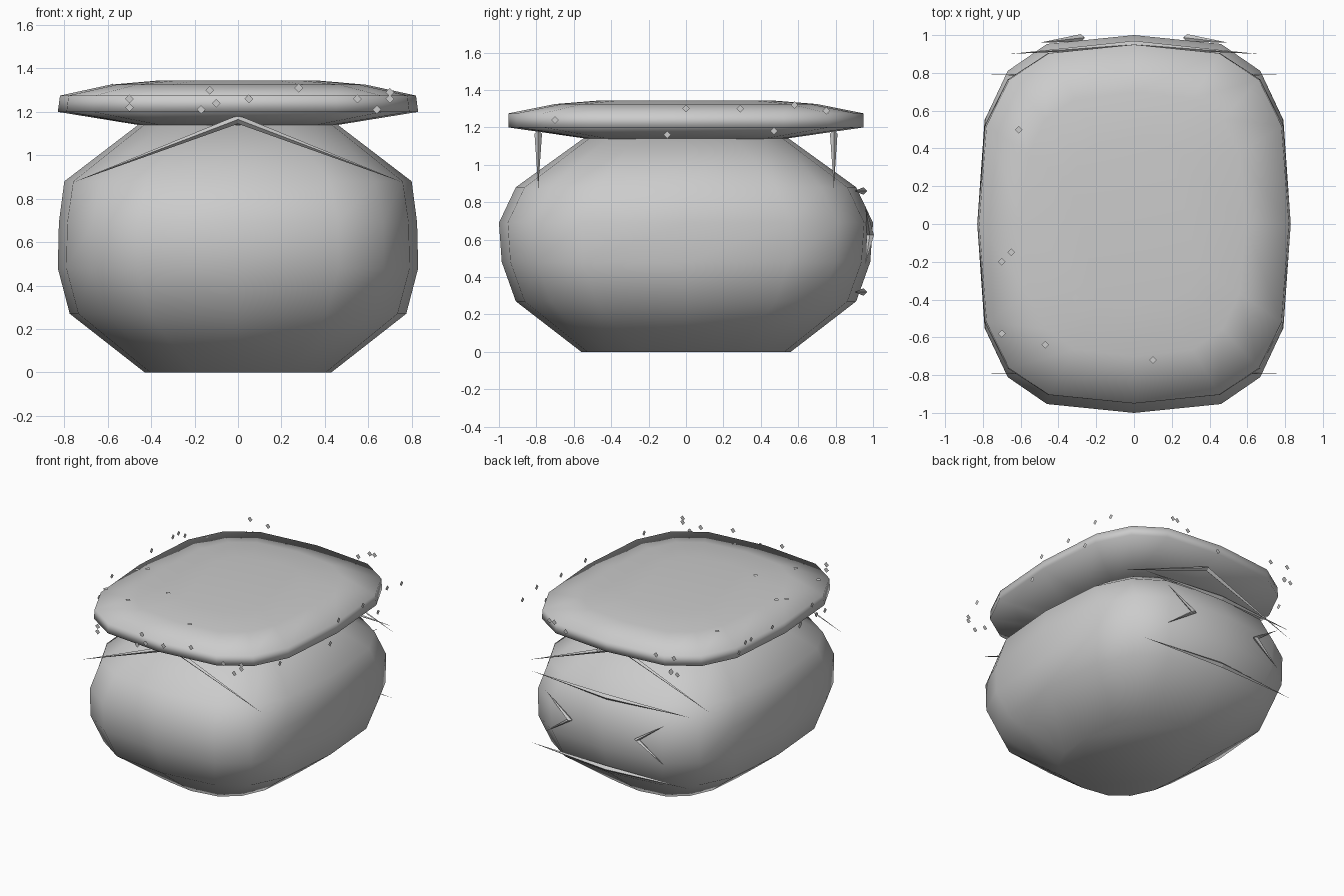
import bpy, bmesh, math, random
from mathutils import Vector

if "Cube" in bpy.data.objects:
    bpy.data.objects.remove(bpy.data.objects["Cube"])

random.seed(4)


def finish(name, bm, smooth=True):
    bmesh.ops.recalc_face_normals(bm, faces=bm.faces)
    me = bpy.data.meshes.new(name)
    bm.to_mesh(me)
    bm.free()
    for p in me.polygons:
        p.use_smooth = smooth
    ob = bpy.data.objects.new(name, me)
    bpy.context.collection.objects.link(ob)
    return ob


def loft(name, rings, sides=16):
    """Stack of rounded-rectangle rings: (z, half x, half y, roundness power)."""
    bm = bmesh.new()
    loops = []
    for z, a, b, n in rings:
        loop = []
        for i in range(sides):
            t = 2 * math.pi * i / sides
            c, s = math.cos(t), math.sin(t)
            x = math.copysign(abs(c) ** (2 / n), c) * a
            y = math.copysign(abs(s) ** (2 / n), s) * b
            loop.append(bm.verts.new((x, y, z)))
        loops.append(loop)
    for lo, hi in zip(loops, loops[1:]):
        for i in range(sides):
            j = (i + 1) % sides
            bm.faces.new((lo[i], lo[j], hi[j], hi[i]))
    bm.faces.new(loops[0][::-1])
    bm.faces.new(loops[-1])
    return finish(name, bm)


def chevron(name, tip_a, apex, tip_b, r=0.02):
    """Thin bent spike, thickest at the apex and pointed at both tips."""
    bm = bmesh.new()
    a, m, b = Vector(tip_a), Vector(apex), Vector(tip_b)
    along = (b - a).normalized()
    side = (m - (a + b) / 2).normalized()
    deep = along.cross(side)
    ring = [bm.verts.new(m + d * r) for d in (side, deep, -side, -deep)]
    for p in (a, b):
        tip = bm.verts.new(p)
        for i in range(4):
            bm.faces.new((ring[i], ring[(i + 1) % 4], tip))
    return finish(name, bm, False)


# Plump body
loft("body", [(0.0, 0.43, 0.56, 2.6), (0.27, 0.775, 0.91, 3.0),
              (0.48, 0.83, 0.985, 3.3), (0.69, 0.825, 1.0, 3.3),
              (0.88, 0.80, 0.91, 3.0), (1.14, 0.46, 0.55, 2.6)])

# Flat cushion lid
loft("lid", [(1.135, 0.43, 0.5, 2.8), (1.20, 0.83, 0.95, 3.2),
             (1.275, 0.82, 0.95, 3.2), (1.325, 0.59, 0.7, 3.0),
             (1.345, 0.36, 0.45, 2.8)])

# Pointed trims under the lid, front and back
for nm, y in (("front_trim", -0.79), ("back_trim", 0.79)):
    chevron(nm, (-0.76, y, 0.875), (0, y, 1.165), (0.76, y, 0.875))

# Face marks on the back: two squeezed eyes and two long creases
for nm, s in (("left_eye", -1), ("right_eye", 1)):
    chevron(nm, (s * 0.5, 0.96, 0.78), (s * 0.28, 0.985, 0.625), (s * 0.5, 0.96, 0.47))
for nm, z in (("upper_crease", 0.86), ("lower_crease", 0.32)):
    chevron(nm, (-0.66, 0.9, z), (0, 0.95, z), (0.66, 0.9, z))

# Small floating diamond flakes around the lid
bm = bmesh.new()


def flake(center, u, v, r=0.02):
    c, u, v = Vector(center), Vector(u), Vector(v)
    bm.faces.new([bm.verts.new(c + d * r) for d in (u, v, -u, -v)])


X, Y, Z = (1, 0, 0), (0, 1, 0), (0, 0, 1)
for x, z in [(-.5, 1.26), (-.5, 1.22), (-.17, 1.21), (-.13, 1.3), (-.1, 1.24), (.05, 1.26),
             (.28, 1.31), (.55, 1.26), (.7, 1.26), (.7, 1.29), (.64, 1.21)]:
    flake((x, -0.96, z), X, Z)
for y, z in [(-.7, 1.24), (-.1, 1.16), (0, 1.3), (.29, 1.3), (.58, 1.32), (.47, 1.18), (.75, 1.29)]:
    flake((0.84, y, z), Y, Z)
for x, y in [(-.61, .5), (-.65, -.15), (-.7, -.2), (-.31, -.39), (-.7, -.58), (-.47, -.64), (.1, -.72)]:
    flake((x, y, 1.347), X, Y)
for i in range(9):
    z = random.uniform(1.17, 1.33)
    flake((random.uniform(-.7, .7), 0.97, z), X, Z)
    flake((-0.84, random.uniform(-.8, .8), z), Y, Z)
finish("flakes", bm, False)
